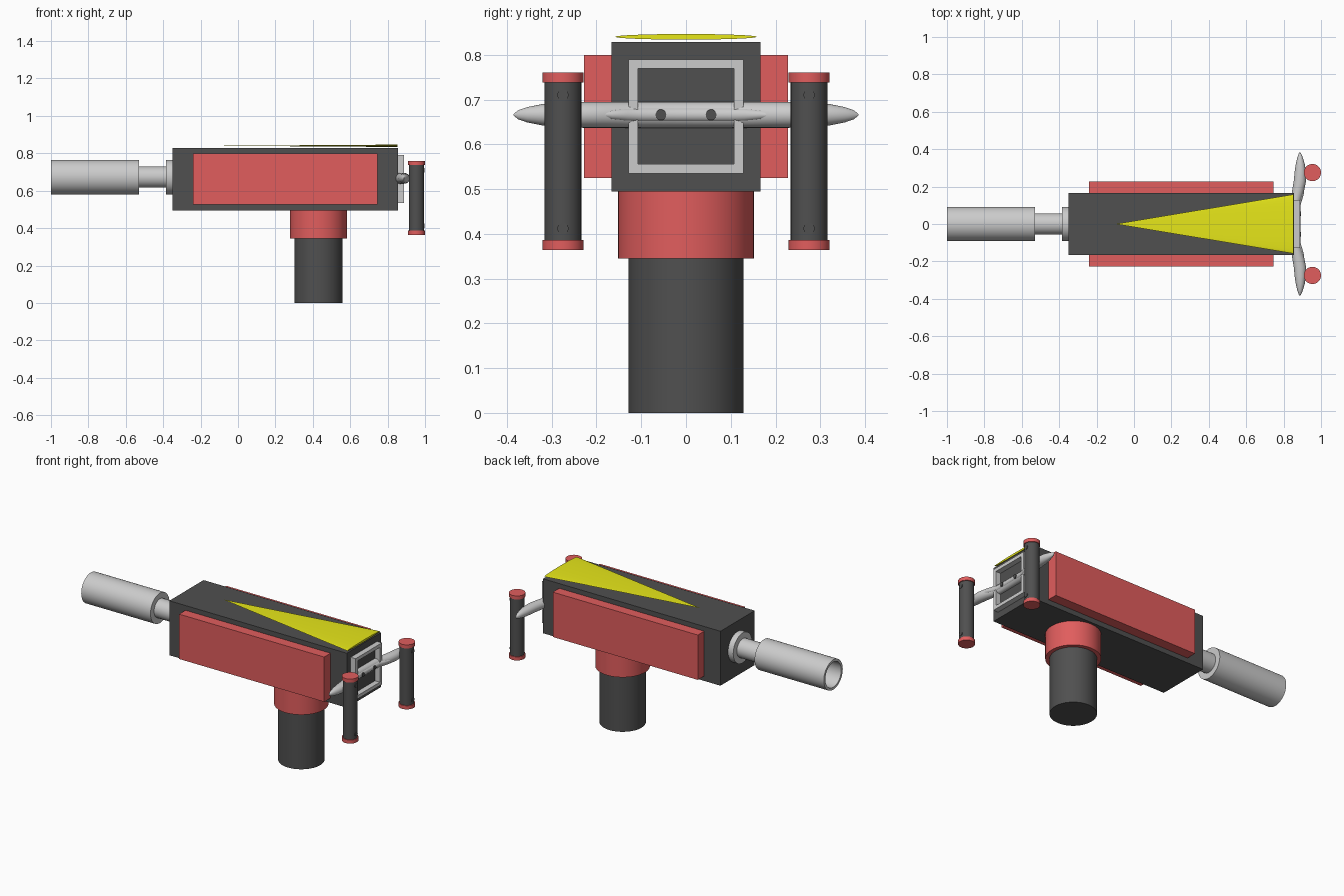
import bpy, bmesh, math
from mathutils import Matrix, Vector

if "Cube" in bpy.data.objects:
    bpy.data.objects.remove(bpy.data.objects["Cube"])


def material(name, rgb):
    m = bpy.data.materials.new(name)
    m.diffuse_color = (*rgb, 1)
    m.use_nodes = True
    m.node_tree.nodes["Principled BSDF"].inputs["Base Color"].default_value = m.diffuse_color
    return m


RED = material("red_paint", (0.75, 0.11, 0.11))
DARK = material("dark_metal", (0.08, 0.08, 0.08))
YELLOW = material("yellow_paint", (0.8, 0.8, 0.01))


def finish(bm, name, mat=None, smooth=True):
    bmesh.ops.recalc_face_normals(bm, faces=bm.faces)
    mesh = bpy.data.meshes.new(name)
    bm.to_mesh(mesh)
    bm.free()
    ob = bpy.data.objects.new(name, mesh)
    bpy.context.collection.objects.link(ob)
    if mat:
        mesh.materials.append(mat)
    if smooth:
        bpy.ops.object.select_all(action='DESELECT')
        ob.select_set(True)
        bpy.context.view_layer.objects.active = ob
        bpy.ops.object.shade_smooth_by_angle(angle=math.radians(35))
    return ob


def box(name, lo, hi, mat=None):
    lo, hi = Vector(lo), Vector(hi)
    bm = bmesh.new()
    bmesh.ops.create_cube(bm, size=1, matrix=Matrix.Translation((lo + hi) / 2)
                          @ Matrix.Diagonal((*(hi - lo), 1)))
    return finish(bm, name, mat, False)


def loft(name, rings, mat=None):
    """Skin a list of closed point rings and cap both ends."""
    bm = bmesh.new()
    vs = [[bm.verts.new(p) for p in ring] for ring in rings]
    n = len(vs[0])
    for a, b in zip(vs, vs[1:]):
        for i in range(n):
            j = (i + 1) % n
            bm.faces.new((a[i], a[j], b[j], b[i]))
    bm.faces.new(vs[0])
    bm.faces.new(vs[-1])
    return finish(bm, name, mat)


def lathe(name, axis, centre, profile, mat=None, n=48):
    """Turn (distance, radius) pairs about the x or z axis."""
    rings = []
    for d, r in profile:
        ring = []
        for i in range(n):
            a = math.tau * i / n
            u, v = r * math.cos(a), r * math.sin(a)
            off = (d, u, v) if axis == 'x' else (u, v, d)
            ring.append(Vector(centre) + Vector(off))
        rings.append(ring)
    return loft(name, rings, mat)


def cross_loft(name, stations, z, n=24):
    """Loft elliptical sections (y, x centre, x radius, z radius), mirrored in y."""
    full = [(-s[0], *s[1:]) for s in reversed(stations)] + list(stations)
    return loft(name, [[(xc + rx * math.cos(math.tau * i / n), y,
                         z + rz * math.sin(math.tau * i / n)) for i in range(n)]
                       for y, xc, rx, rz in full])


# Main housing and side panels
box("housing", (-0.35, -0.166, 0.495), (0.855, 0.166, 0.829), DARK)
for side, s in (("left", 1), ("right", -1)):
    y0, y1 = sorted((s * 0.16, s * 0.228))
    box(side + "_panel", (-0.24, y0, 0.525), (0.745, y1, 0.8), RED)

# Pedestal and collar
lathe("pedestal", 'z', (0.43, 0, 0), [(0, 0.129), (0.4, 0.129)], DARK)
lathe("collar", 'z', (0.43, 0, 0), [(0.345, 0.152), (0.497, 0.152)], RED)

# Barrel: mounting flange, shaft and bored muzzle
ZB = 0.673
lathe("barrel_flange", 'x', (0, 0, ZB), [(-0.385, 0.092), (-0.345, 0.092)])
lathe("barrel_shaft", 'x', (0, 0, ZB), [(-0.54, 0.057), (-0.36, 0.057)])
lathe("muzzle", 'x', (0, 0, ZB),
      [(-0.58, 0.077), (-1, 0.077), (-1, 0.092), (-0.53, 0.092)])

# Flattened cone marker lying just above the housing
bm = bmesh.new()
bmesh.ops.create_cone(bm, cap_ends=True, segments=32, radius1=1, radius2=0, depth=1,
                      matrix=Matrix.Translation((0.3765, 0, 0.8402))
                      @ Matrix.Diagonal((0.953, 0.158, 0.0063, 1))
                      @ Matrix.Rotation(-math.pi / 2, 4, 'Y'))
finish(bm, "top_marker", YELLOW)

# Square frame on the rear plate
for s, w in ((-1, "left"), (1, "right")):
    y0, y1 = sorted((s * 0.107, s * 0.128))
    box(w + "_frame_side", (0.85, y0, 0.535), (0.888, y1, 0.79))
for w, z in (("lower", 0.535), ("upper", 0.769)):
    box(w + "_frame_rail", (0.85, -0.107, z), (0.888, 0.107, z + 0.021))

# Swept crossbar with tapered ends, and its slim raised face
ZC = 0.666
cross_loft("crossbar", [(0.1, 0.86, 0.026, 0.029), (0.14, 0.869, 0.029, 0.029),
                        (0.18, 0.878, 0.032, 0.029), (0.23, 0.887, 0.033, 0.029),
                        (0.28, 0.889, 0.03, 0.027), (0.32, 0.889, 0.024, 0.024),
                        (0.355, 0.888, 0.015, 0.017), (0.375, 0.887, 0.007, 0.01),
                        (0.385, 0.887, 0.001, 0.002)], ZC)
cross_loft("crossbar_face", [(0.1, 0.876, 0.014, 0.016), (0.13, 0.885, 0.014, 0.015),
                             (0.165, 0.895, 0.014, 0.012),
                             (0.2, 0.905, 0.006, 0.002)], ZC)
for s, w in ((-1, "left"), (1, "right")):
    lathe(w + "_crossbar_bolt", 'x', (0, s * 0.056, ZC),
          [(0.87, 0.012), (0.892, 0.012)], DARK, 20)

# Upright grips with end caps and bolts
XG = 0.954
for s, w in ((1, "left"), (-1, "right")):
    y = s * 0.275
    lathe(w + "_grip", 'z', (XG, y, 0), [(0.37, 0.041), (0.755, 0.041)], DARK, 32)
    for z, e in ((0.364, "lower"), (0.738, "upper")):
        lathe(f"{w}_{e}_cap", 'z', (XG, y, z), [(0, 0.046), (0.022, 0.046)], RED, 32)
    for z, e in ((0.412, "lower"), (0.71, "upper")):
        lathe(f"{w}_{e}_bolt", 'x', (XG, y, z), [(-0.02, 0.0125), (0.043, 0.0125)],
              DARK, 20)
